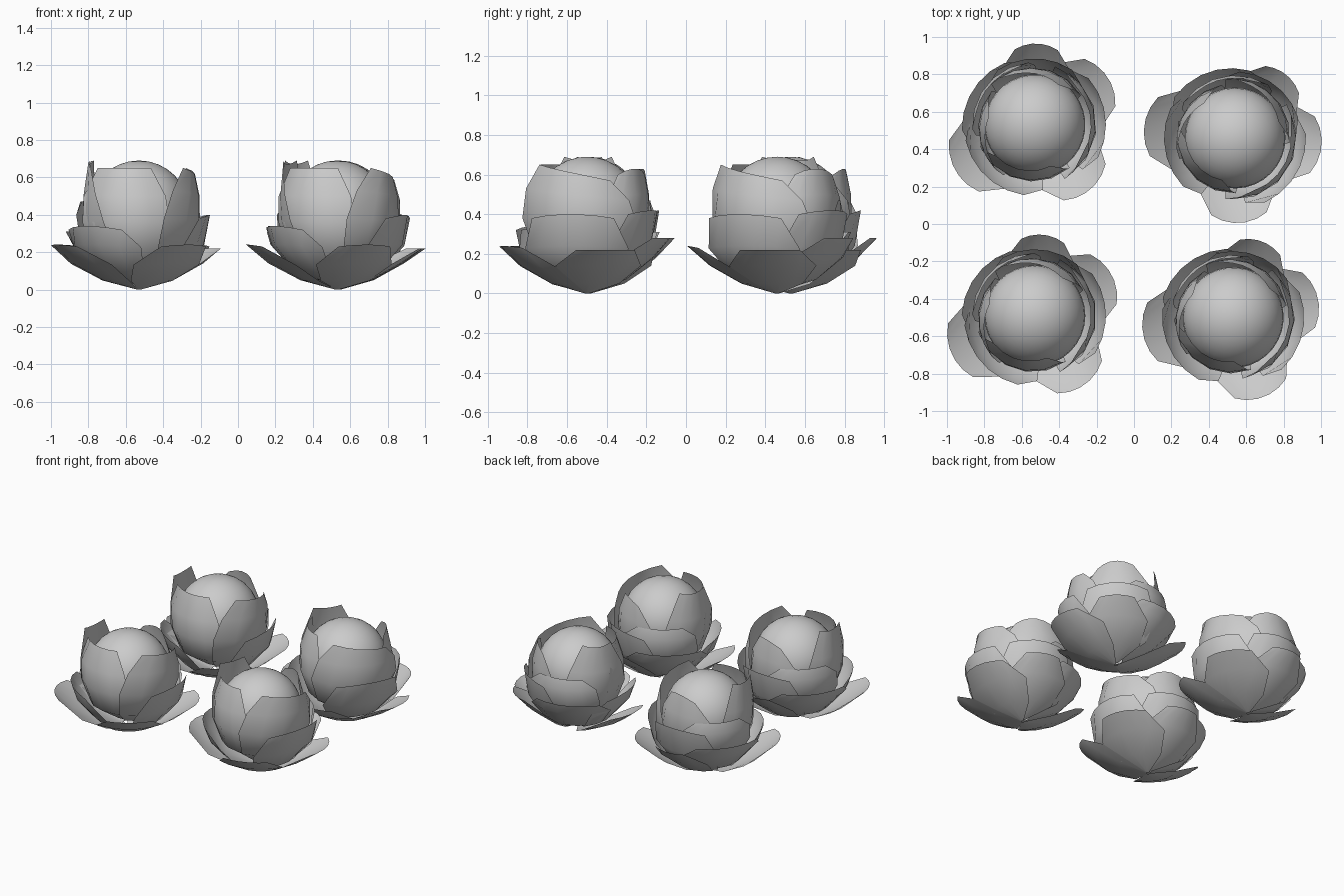
import bpy, bmesh
from math import radians, sin, cos
from mathutils import Matrix

if "Cube" in bpy.data.objects:
    bpy.data.objects.remove(bpy.data.objects["Cube"])


def petal(bm, az, prof, hws, lift=0.0, cup=0.0, tilt=0.0, blunt=0.0, cols=5):
    """Curved leaf: prof is (radius, height) per row, hws the half-angle per row."""
    rows = []
    for k, ((r, z), hw) in enumerate(zip(prof, hws)):
        row = []
        t = k / (len(prof) - 1)
        for i in range(cols + 1):
            u = 2 * i / cols - 1
            a = radians(az + hw * u)
            rr = r * (1 + lift * u * t - blunt * u * u * t)
            row.append(bm.verts.new((rr * cos(a), rr * sin(a),
                                     z + cup * u * u * t + tilt * u * t)))
        rows.append(row)
    for a, b in zip(rows, rows[1:]):
        for i in range(cols):
            bm.faces.new((a[i], a[i + 1], b[i + 1], b[i]))


def layer_mesh(name, petals):
    bm = bmesh.new()
    for p in petals:
        petal(bm, *p)
    me = bpy.data.meshes.new(name)
    bm.to_mesh(me)
    bm.free()
    for f in me.polygons:
        f.use_smooth = True
    return me


# wide open leaves near the ground
def low(r, z):
    return [(0.01, 0.0), (r * 0.4, 0.05), (r * 0.75, 0.14), (r, z)]


open_hw = [60, 50, 41, 20]
outer = layer_mesh("outer_leaves", [
    (205, low(0.49, 0.24), open_hw, 0.0, -0.01, 0.0, 0.05),
    (-54, low(0.455, 0.24), open_hw, 0.0, -0.01, 0.0, 0.05),
    (28, low(0.465, 0.22), open_hw, 0.0, 0.0, 0.0, 0.05),
    (84, [(0.01, 0.01), (0.2, 0.07), (0.34, 0.18), (0.435, 0.28)], [60, 50, 38, 16],
     0.0, 0.0, 0.0, 0.04),
])


# half-open cupped leaves
def mid(r, z):
    return [(0.04, 0.03), (0.23, 0.1), (r * 0.92, 0.24), (r, z)]


mid_hw = [60, 55, 50, 34]
middle = layer_mesh("middle_leaves", [
    (2, mid(0.38, 0.40), mid_hw, 0.0, -0.02),
    (222, mid(0.38, 0.34), mid_hw, 0.0, -0.02),
    (145, mid(0.38, 0.31), mid_hw, 0.03, 0.0),
    (85, mid(0.355, 0.42), mid_hw, 0.0, -0.02),
])

# closed leaves wrapped round the head
tall = [(0.1, 0.1), (0.25, 0.2), (0.305, 0.36), (0.3, 0.5), (0.25, 0.65)]
flared = [(0.1, 0.09), (0.26, 0.19), (0.33, 0.36), (0.325, 0.5), (0.3, 0.61)]
short = [(0.1, 0.08), (0.25, 0.17), (0.32, 0.29), (0.335, 0.40), (0.32, 0.47)]
inner = layer_mesh("inner_leaves", [
    (250, tall, [60, 56, 54, 50, 36], -0.06, 0.0),
    (0, flared, [70, 68, 66, 56, 38], 0.0, 0.0, -0.04),
    (80, tall[:4] + [(0.27, 0.63)], [60, 56, 52, 44, 26], 0.08, -0.03),
    (185, tall[:4] + [(0.27, 0.67)], [60, 54, 48, 38, 20], 0.08, 0.02),
    (135, short, [60, 56, 50, 44, 28], 0.0, 0.0),
])

# round heart of the head
bm = bmesh.new()
bmesh.ops.create_uvsphere(bm, u_segments=32, v_segments=16, radius=0.27)
bmesh.ops.translate(bm, vec=(0, 0, 0.42), verts=bm.verts)
heart = bpy.data.meshes.new("heart")
bm.to_mesh(heart)
bm.free()
for f in heart.polygons:
    f.use_smooth = True

# four heads, each turned a little
for x, y, turn in [(-0.53, -0.49, 0), (-0.53, 0.53, 5), (0.53, -0.50, -15), (0.54, 0.46, -33)]:
    for me in (outer, middle, inner, heart):
        ob = bpy.data.objects.new(me.name, me)
        ob.matrix_world = Matrix.Translation((x, y, 0)) @ Matrix.Rotation(radians(turn), 4, 'Z')
        bpy.context.collection.objects.link(ob)
